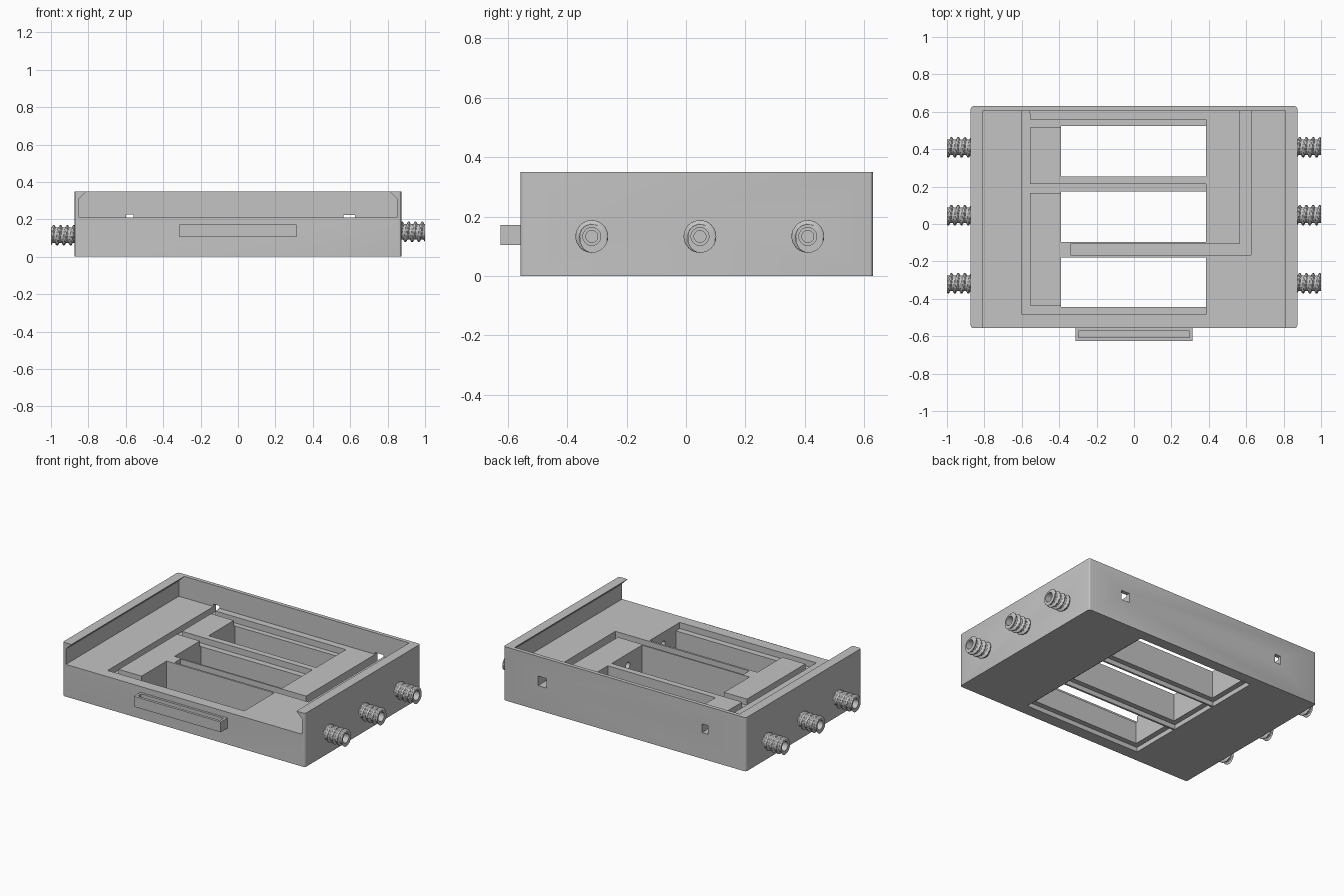
import bpy, bmesh, math
from mathutils import Vector

cube = bpy.data.objects.get("Cube")
if cube:
    bpy.data.objects.remove(cube, do_unlink=True)

grey = bpy.data.materials.new("matte_grey")
grey.use_nodes = True
grey.diffuse_color = (0.55, 0.55, 0.55, 1)
grey.node_tree.nodes["Principled BSDF"].inputs["Base Color"].default_value = (0.55, 0.55, 0.55, 1)


def make_object(name, bm):
    bmesh.ops.recalc_face_normals(bm, faces=bm.faces)
    mesh = bpy.data.meshes.new(name)
    bm.to_mesh(mesh)
    bm.free()
    mesh.materials.append(grey)
    obj = bpy.data.objects.new(name, mesh)
    bpy.context.collection.objects.link(obj)
    return obj


def box(name, x0, x1, y0, y1, z0, z1, bevel=0):
    bm = bmesh.new()
    bmesh.ops.create_cube(bm, size=1)
    for v in bm.verts:
        v.co = Vector((x1 if v.co.x > 0 else x0,
                       y1 if v.co.y > 0 else y0,
                       z1 if v.co.z > 0 else z0))
    if bevel:
        upright = [e for e in bm.edges
                   if abs(e.verts[0].co.z - e.verts[1].co.z) > 0.01]
        bmesh.ops.bevel(bm, geom=upright, offset=bevel, segments=3,
                        profile=0.5, affect='EDGES')
    return make_object(name, bm)


def prism(name, profile, y0, y1):
    bm = bmesh.new()
    face = bm.faces.new([bm.verts.new((x, y0, z)) for x, z in profile])
    made = bmesh.ops.extrude_face_region(bm, geom=[face])["geom"]
    bmesh.ops.translate(bm, vec=(0, y1 - y0, 0),
                        verts=[g for g in made if isinstance(g, bmesh.types.BMVert)])
    return make_object(name, bm)


def rod(name, x0, x1, y, z, radius):
    bm = bmesh.new()
    bmesh.ops.create_cone(bm, cap_ends=True, segments=32, radius1=radius,
                          radius2=radius, depth=x1 - x0)
    for v in bm.verts:
        v.co = Vector((v.co.z + (x0 + x1) / 2, v.co.x + y, v.co.y + z))
    return make_object(name, bm)


def cut(target, cutter):
    cutter.hide_render = True
    mod = target.modifiers.new("cut", 'BOOLEAN')
    mod.operation = 'DIFFERENCE'
    mod.solver = 'EXACT'
    mod.object = cutter
    bpy.context.view_layer.objects.active = target
    bpy.ops.object.modifier_apply(modifier=mod.name)
    bpy.data.objects.remove(cutter, do_unlink=True)


def smooth(obj, degrees):
    bpy.ops.object.select_all(action='DESELECT')
    obj.select_set(True)
    bpy.context.view_layer.objects.active = obj
    bpy.ops.object.shade_smooth_by_angle(angle=math.radians(degrees))


FLOOR = 0.21
WIRE = 0.17
WINDOWS = [(-0.445, -0.178), (-0.097, 0.175), (0.255, 0.525)]
X0, X1 = -0.39, 0.385
PORTS = [-0.317, 0.047, 0.41]
PORT_Z = {-1: 0.115, 1: 0.133}

# Body block with the undercut sliding-lid channel, open at the front
body = box("body", -0.873, 0.873, -0.557, 0.63, 0, 0.35, 0.014)
half = [(0.85, FLOOR), (0.85, 0.31), (0.81, 0.35), (0.81, 0.4)]
cut(body, prism("lid_channel", half + [(-x, z) for x, z in reversed(half)], -0.7, 0.605))

# Through windows, with a shallow seat around each on the underside
for y0, y1 in WINDOWS:
    cut(body, box("window", X0, X1, y0, y1, -0.1, 0.3))
    cut(body, box("seat", X0 - 0.035, X1 + 0.035, y0 - 0.034, y1 + 0.034, -0.1, 0.03))

# Left wire groove and the ledges leading from it along each window
cut(body, box("groove", -0.6, -0.555, -0.485, 0.59, WIRE, 0.25))
for y0, y1 in [(-0.485, -0.435), (0.165, 0.215), (0.515, 0.56)]:
    cut(body, box("ledge", -0.58, X1, y0, y1, WIRE, 0.25))

# Right wire groove and its branch between two windows
cut(body, box("groove", 0.565, 0.625, -0.165, 0.59, 0.16, 0.25))
cut(body, box("branch", -0.34, 0.6, -0.165, -0.107, 0.16, 0.25))

# Square wire exits through the back wall
cut(body, box("exit", -0.6, -0.558, 0.58, 0.7, WIRE, 0.226))
cut(body, box("exit", 0.565, 0.625, 0.58, 0.7, 0.16, 0.222))

# Fluid holes from each port into its window
for y in PORTS:
    for side, z in PORT_Z.items():
        ends = sorted((side * 0.3, side * 0.95))
        cut(body, rod("bore", ends[0], ends[1], y, z, 0.02))
smooth(body, 25)

# Label holder on the front, a bar with a slot in its top
holder = box("front_holder", -0.313, 0.313, -0.625, -0.556, 0.105, 0.172)
cut(holder, box("slot", -0.297, 0.297, -0.608, -0.572, 0.13, 0.3))


def threaded_port(name, side, y, z):
    """Hollow spout with a helical thread outside."""
    bm = bmesh.new()
    around, along, pitch = 32, 48, 0.036
    start, end = 0.868, 1.0

    def ring(x, radius_at):
        verts = []
        for i in range(around):
            a = 2 * math.pi * i / around
            r = radius_at(a, x)
            verts.append(bm.verts.new((side * x, y + r * math.cos(a) * side,
                                       z + r * math.sin(a))))
        return verts

    def thread(a, x):
        phase = ((x - start) / pitch + a / (2 * math.pi)) % 1
        ridge = min(1, max(0, 1.5 - abs(phase - 0.5) * 5))
        return 0.041 + 0.014 * ridge

    rings = [ring(start + (end - start) * i / along, thread) for i in range(along + 1)]
    rings.append(ring(end, lambda a, x: 0.03))
    rings.append(ring(start, lambda a, x: 0.03))
    rings.append(rings[0])
    for r, s in zip(rings, rings[1:]):
        for i in range(around):
            j = (i + 1) % around
            bm.faces.new((r[i], r[j], s[j], s[i]))
    smooth(make_object(name, bm), 35)


# Three threaded ports on each side
for side, label in ((1, "left"), (-1, "right")):
    for place, y in zip(("front", "middle", "back"), PORTS):
        threaded_port(f"{label}_{place}_port", side, y, PORT_Z[side])
